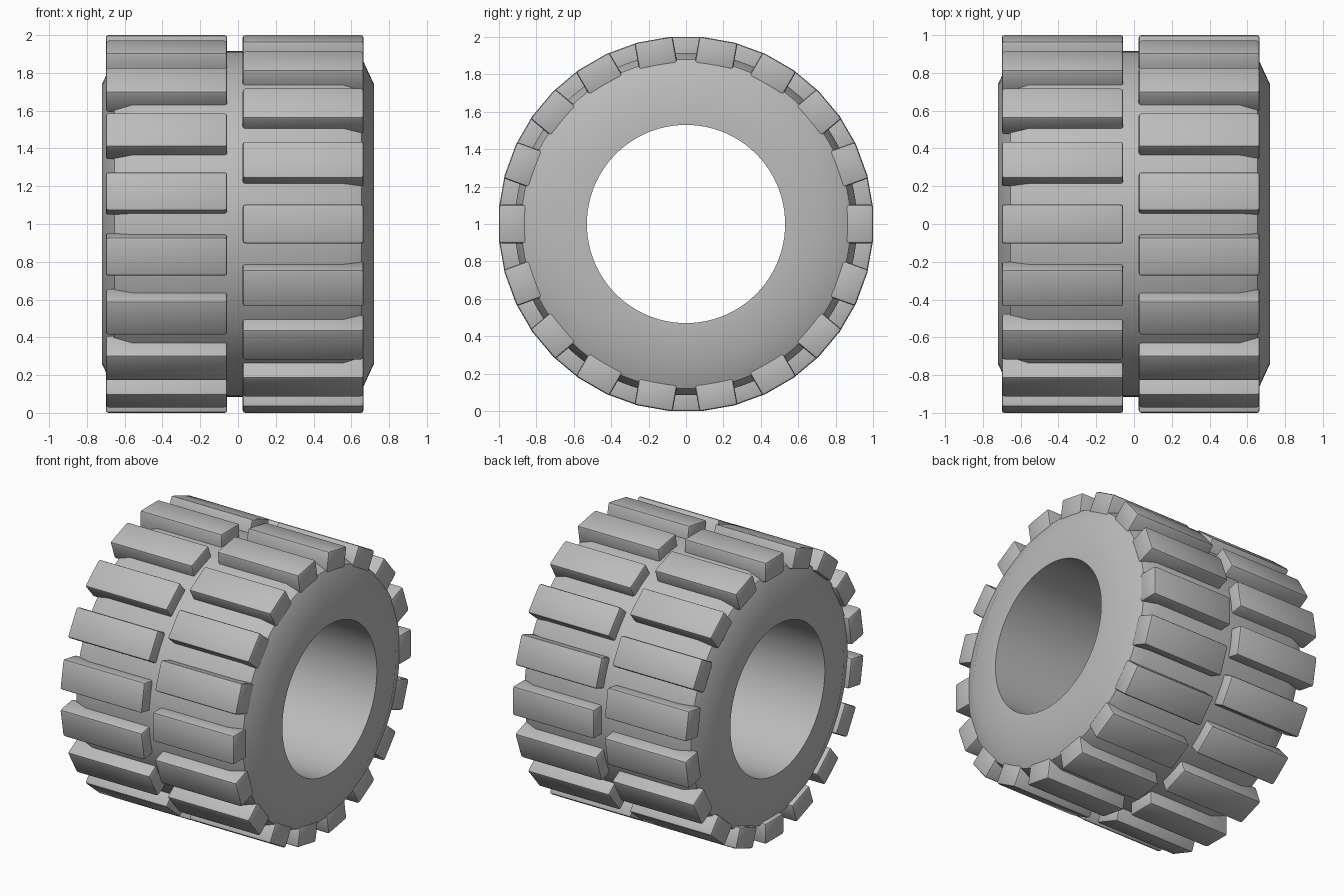
import bpy, bmesh, math
from mathutils import Matrix, Vector

cube = bpy.data.objects.get("Cube")
if cube:
    bpy.data.objects.remove(cube)

LUGS = 18
CENTRE = Matrix.Translation((0, 0, 1))

rubber = bpy.data.materials.new("grey_rubber")
rubber.use_nodes = True
GREY = (0.5, 0.5, 0.5, 1)
rubber.diffuse_color = GREY
rubber.node_tree.nodes["Principled BSDF"].inputs["Base Color"].default_value = GREY


def finish(name, bm, angle):
    bmesh.ops.recalc_face_normals(bm, faces=bm.faces)
    bmesh.ops.transform(bm, matrix=CENTRE, verts=bm.verts)
    mesh = bpy.data.meshes.new(name)
    bm.to_mesh(mesh)
    bm.free()
    mesh.materials.append(rubber)
    obj = bpy.data.objects.new(name, mesh)
    bpy.context.collection.objects.link(obj)
    bpy.ops.object.select_all(action="DESELECT")
    obj.select_set(True)
    bpy.context.view_layer.objects.active = obj
    bpy.ops.object.shade_smooth_by_angle(angle=math.radians(angle))


# Tyre carcass: closed (x, radius) profile spun around the axle
half = [(0.56, 0.915), (0.655, 0.88), (0.72, 0.74), (0.72, 0.53)]
profile = half + [(-x, r) for x, r in reversed(half)]
bm = bmesh.new()
verts = [bm.verts.new((x, 0, r)) for x, r in profile]
edges = [bm.edges.new((verts[i - 1], verts[i])) for i in range(len(verts))]
bmesh.ops.spin(bm, geom=verts + edges, cent=(0, 0, 0), axis=(1, 0, 0),
               angle=math.tau, steps=96, use_merge=True)
bmesh.ops.remove_doubles(bm, verts=bm.verts, dist=0.0001)
finish("tyre_body", bm, 35)


# Tread: two staggered rows of softly bevelled blocks
def tread_row(name, x_min, x_max, start):
    bm = bmesh.new()
    size = Matrix.Diagonal((x_max - x_min, 0.207, 0.145, 1))
    place = Matrix.Translation(((x_min + x_max) / 2, 0, 0.9275))
    for i in range(LUGS):
        turn = Matrix.Rotation(start + math.tau * i / LUGS, 4, "X")
        bmesh.ops.create_cube(bm, size=1, matrix=turn @ place @ size)
    bmesh.ops.bevel(bm, geom=bm.edges[:], offset=0.014, segments=2,
                    profile=0.5, affect="EDGES")
    finish(name, bm, 40)


tread_row("tread_blocks_right", -0.70, -0.057, 0)
tread_row("tread_blocks_left", 0.025, 0.665, math.pi / LUGS)
